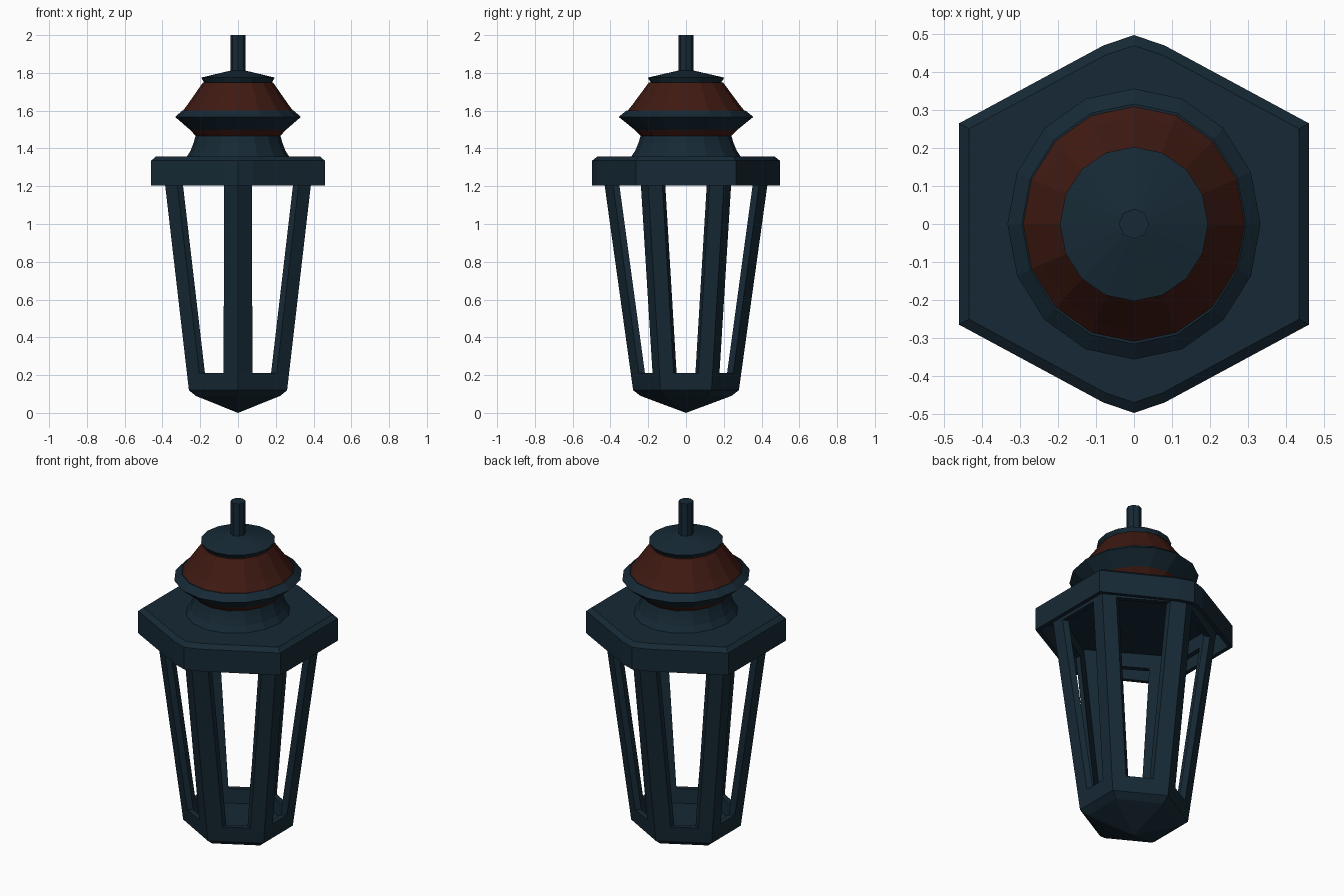
import bpy, bmesh, math
from mathutils import Vector

if "Cube" in bpy.data.objects:
    bpy.data.objects.remove(bpy.data.objects["Cube"])

def material(name, rgb):
    m = bpy.data.materials.new(name)
    m.diffuse_color = (*rgb, 1)
    m.use_nodes = True
    m.node_tree.nodes["Principled BSDF"].inputs["Base Color"].default_value = m.diffuse_color
    return m

DARK = material("dark_blue_metal", (0.008, 0.022, 0.035))
RED = material("rust_red", (0.05, 0.010, 0.006))

def loft(name, rings, mat, caps=True):
    """Join equal-length rings of points; a one-point ring makes a tip."""
    bm = bmesh.new()
    vr = [[bm.verts.new(p) for p in r] for r in rings]
    for a, b in zip(vr, vr[1:]):
        n = max(len(a), len(b))
        for i in range(n):
            j = (i + 1) % n
            if len(a) == 1:
                bm.faces.new((a[0], b[j], b[i]))
            elif len(b) == 1:
                bm.faces.new((a[i], a[j], b[0]))
            else:
                bm.faces.new((a[i], a[j], b[j], b[i]))
    if caps:
        for r in (vr[0], vr[-1]):
            if len(r) > 2:
                bm.faces.new(r)
    bmesh.ops.recalc_face_normals(bm, faces=bm.faces)
    me = bpy.data.meshes.new(name)
    bm.to_mesh(me)
    bm.free()
    me.materials.append(mat)
    ob = bpy.data.objects.new(name, me)
    bpy.context.collection.objects.link(ob)
    return ob

def hexagon(z, inset=0.0):
    """Tapering hexagon of the lantern body at height z."""
    t = (z - 0.12) / 1.08
    X, Y, h = 0.26 + 0.125 * t, 0.28 + 0.15 * t, 0.135 + 0.065 * t
    k = 1 - inset / X
    return [Vector((x * k, y * k, z)) for x, y in
            ((X, -h), (X, h), (0, Y), (-X, h), (-X, -h), (0, -Y))]

def brim(z, k):
    """Roof hexagon with blunted front and back corners."""
    half = [(0.46, -0.265), (0.46, 0.265), (0.08, 0.47), (0, 0.497), (-0.08, 0.47)]
    pts = half + [(-x, -y) for x, y in half]
    return [(x * k, y * k, z) for x, y in pts]

def turned(name, profile, mat, sides=16, sy=1.07):
    rings = [[(r * math.cos(i * math.tau / sides), r * sy * math.sin(i * math.tau / sides), z)
              for i in range(sides)] for r, z in profile]
    return loft(name, rings, mat)

# pointed base cup with a recessed floor
def scaled(pts, k, z):
    return [(p.x * k, p.y * k, z) for p in pts]

h0 = hexagon(0.12)
loft("base_cup", [[(0, 0, 0)], scaled(h0, 0.86, 0.09), h0, hexagon(0.21),
                  hexagon(0.21, 0.03), hexagon(0.13, 0.03)], DARK)

# six V-shaped corner posts
def post_section(i, z):
    def trio(pts):
        c = pts[i]
        w = 0.075 if i in (0, 1, 3, 4) else 0.087
        e = [(pts[(i + s) % 6] - c).normalized() for s in (-1, 1)]
        return [c + e[0] * w, c, c + e[1] * w]
    return trio(hexagon(z)) + trio(hexagon(z, 0.03))[::-1]

for i in range(6):
    loft(f"corner_post_{i + 1}", [post_section(i, 0.19), post_section(i, 1.32)], DARK)

# top rail hidden behind the brim
loft("top_rail", [hexagon(1.23), hexagon(1.32), hexagon(1.32, 0.03),
                  hexagon(1.23, 0.03), hexagon(1.23)], DARK, caps=False)

# hexagonal roof, hollow underneath
loft("roof_brim", [brim(1.32, 0.95), brim(1.205, 0.95), brim(1.205, 1),
                   brim(1.335, 1), brim(1.357, 0.945)], DARK)

# turned chimney stack
turned("chimney_skirt", [(0.275, 1.35), (0.25, 1.39), (0.235, 1.43), (0.225, 1.466)], DARK)
turned("chimney_red_band", [(0.222, 1.464), (0.255, 1.50)], RED)
turned("chimney_flare", [(0.25, 1.495), (0.333, 1.567), (0.295, 1.60)], DARK)
turned("chimney_red_hood", [(0.293, 1.598), (0.265, 1.635), (0.185, 1.75)], RED, sy=1.06)
turned("chimney_cap", [(0.18, 1.75), (0.195, 1.775), (0.04, 1.812)], DARK, sy=1.04)
turned("hanging_rod", [(0.04, 1.80), (0.04, 2.0)], DARK, sides=8, sy=1.0)
